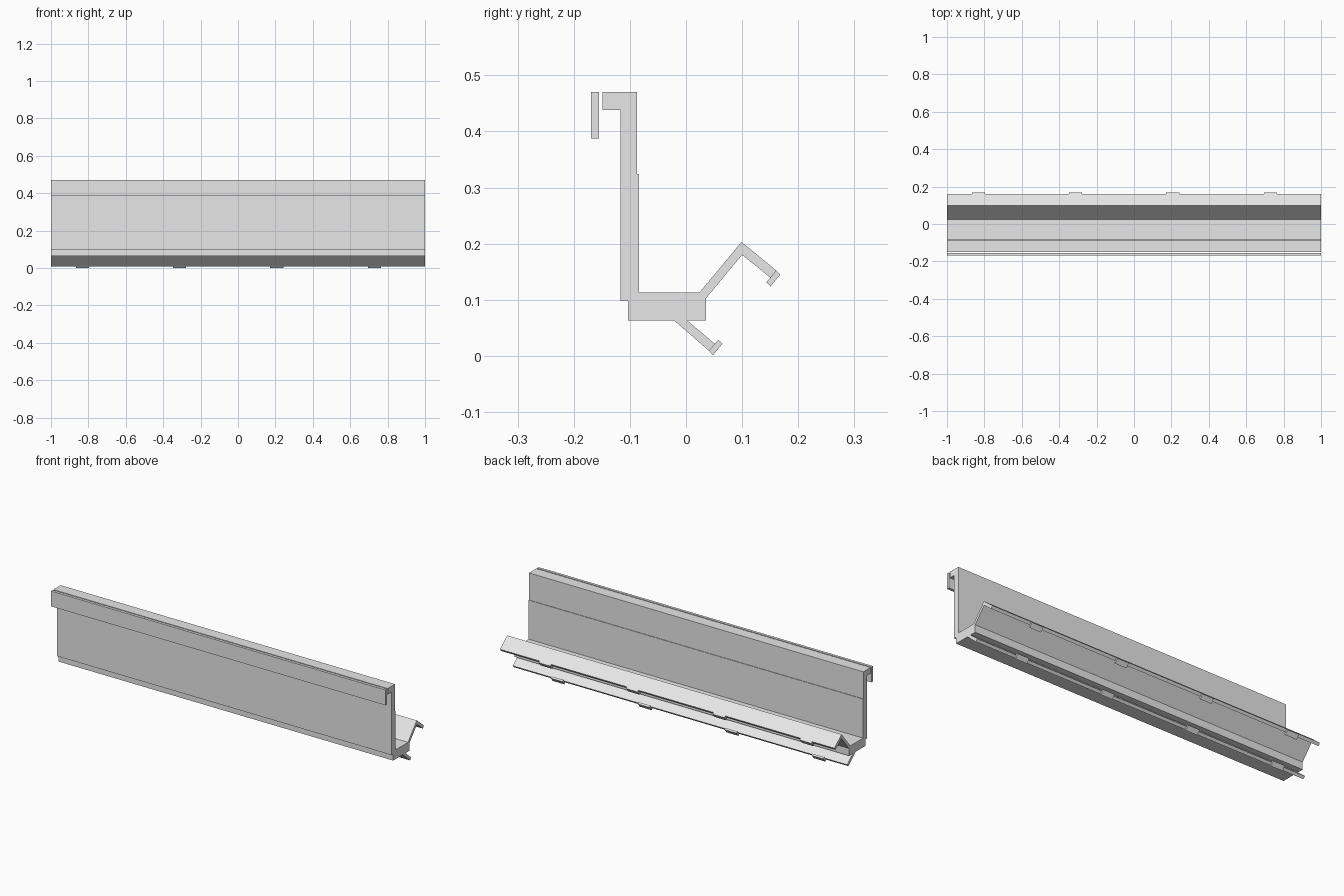
import bpy
import bmesh

old = bpy.data.objects.get("Cube")
if old:
    bpy.data.objects.remove(old, do_unlink=True)

grey = bpy.data.materials.new("light_grey")
grey.use_nodes = True
grey.diffuse_color = (0.8, 0.8, 0.8, 1)
grey.node_tree.nodes["Principled BSDF"].inputs["Base Color"].default_value = (0.8, 0.8, 0.8, 1)


def extrude_profile(name, profile, spans):
    """Extrude a closed (y, z) profile along x over each (start, end) span."""
    bm = bmesh.new()
    for start, end in spans:
        cap = bm.faces.new([bm.verts.new((start, y, z)) for y, z in profile])
        result = bmesh.ops.extrude_face_region(bm, geom=[cap], use_keep_orig=True)
        moved = [v for v in result["geom"] if isinstance(v, bmesh.types.BMVert)]
        bmesh.ops.translate(bm, verts=moved, vec=(end - start, 0, 0))
    bmesh.ops.recalc_face_normals(bm, faces=bm.faces)
    mesh = bpy.data.meshes.new(name)
    bm.to_mesh(mesh)
    bm.free()
    mesh.materials.append(grey)
    obj = bpy.data.objects.new(name, mesh)
    bpy.context.collection.objects.link(obj)
    return obj


full = [(-1, 1)]
tab_spans = [(c - 0.035, c + 0.035) for c in (-0.832, -0.312, 0.207, 0.729)]

# Hooked wall, base and both angled flanges as one section
rail = [
    (-0.149, 0.47), (-0.149, 0.438), (-0.117, 0.438), (-0.117, 0.098),
    (-0.103, 0.098), (-0.103, 0.063),
    # lower flange
    (-0.021, 0.063), (0.041, 0.009), (0.052, 0.021), (0.002, 0.063),
    (0.036, 0.063), (0.036, 0.103),
    # upper folded flange
    (0.100, 0.180), (0.151, 0.139), (0.161, 0.152), (0.099, 0.203), (0.024, 0.113),
    # back of the wall with its small step
    (-0.084, 0.113), (-0.084, 0.324), (-0.087, 0.324), (-0.087, 0.47),
]
extrude_profile("rail_body", rail, full)

# Strip standing just in front of the hook
front_strip = [(-0.169, 0.387), (-0.155, 0.387), (-0.155, 0.47), (-0.169, 0.47)]
extrude_profile("front_strip", front_strip, full)

# Small clip tabs on the flange edges
upper_tab = [(0.161, 0.152), (0.168, 0.145), (0.151, 0.124), (0.143, 0.131)]
lower_tab = [(0.041, 0.009), (0.048, 0.001), (0.065, 0.022), (0.058, 0.029)]
extrude_profile("upper_tabs", upper_tab, tab_spans)
extrude_profile("lower_tabs", lower_tab, tab_spans)
